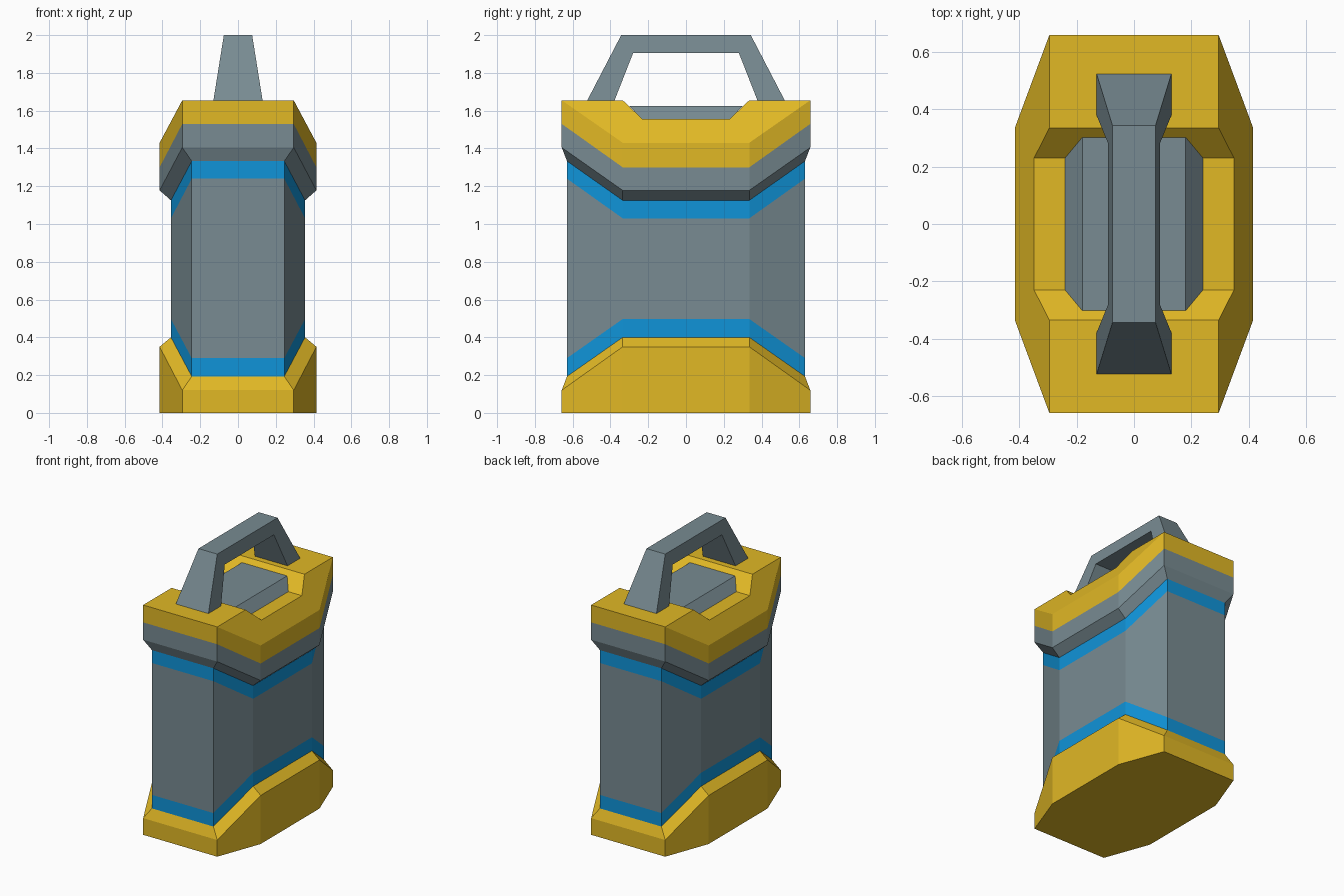
import bpy, bmesh

if "Cube" in bpy.data.objects:
    bpy.data.objects.remove(bpy.data.objects["Cube"])


def material(name, rgb):
    m = bpy.data.materials.new(name)
    m.diffuse_color = (*rgb, 1)
    m.use_nodes = True
    m.node_tree.nodes["Principled BSDF"].inputs["Base Color"].default_value = m.diffuse_color
    return m


YELLOW, GREY, BLUE = 0, 1, 2
MATS = [material("yellow", (0.753, 0.479, 0.0185)),
        material("grey", (0.188, 0.258, 0.287)),
        material("blue", (0.005, 0.296, 0.694))]


def finish(bm, name):
    bmesh.ops.recalc_face_normals(bm, faces=bm.faces[:])
    mesh = bpy.data.meshes.new(name)
    bm.to_mesh(mesh)
    bm.free()
    for m in MATS:
        mesh.materials.append(m)
    obj = bpy.data.objects.new(name, mesh)
    bpy.context.collection.objects.link(obj)
    return obj


def face(bm, verts, mat):
    bm.faces.new(verts).material_index = mat


# Eight-sided outlines: (half width at ends, end y, half width at sides, side y)
OUTER = (0.295, 0.658, 0.415, 0.335)
INNER = (0.245, 0.63, 0.355, 0.335)


def ring(bm, outline, z_end, z_side):
    a, ya, b, yb = outline
    quarter = [(a, -ya, z_end), (b, -yb, z_side)]
    right = quarter + [(x, -y, z) for x, y, z in reversed(quarter)]
    left = [(-x, y, z) for x, y, z in reversed(right)]
    return [bm.verts.new(p) for p in right + left]


# Canister shell: outline, end height, side height, colour of the layer below
LAYERS = [(OUTER, 0.12, 0.35, YELLOW), (INNER, 0.193, 0.40, YELLOW),
          (INNER, 0.29, 0.497, BLUE), (INNER, 1.24, 1.03, GREY),
          (INNER, 1.333, 1.125, BLUE), (OUTER, 1.405, 1.178, GREY),
          (OUTER, 1.53, 1.30, GREY), (OUTER, 1.655, 1.43, YELLOW)]
bm = bmesh.new()
low = ring(bm, OUTER, 0, 0)
face(bm, low[::-1], YELLOW)
for outline, z_end, z_side, mat in LAYERS:
    high = ring(bm, outline, z_end, z_side)
    for i in range(8):
        j = (i + 1) % 8
        face(bm, (low[i], low[j], high[j], high[i]), mat)
    low = high

# Lid: flat ends, sloped flanks and a notch across the middle
NOTCH = [(0.295, -0.335, 1.655), (0.348, -0.23, 1.555),
         (0.348, 0.23, 1.555), (0.295, 0.335, 1.655)]
right = [bm.verts.new(p) for p in NOTCH]
left = [bm.verts.new((-x, y, z)) for x, y, z in NOTCH]
face(bm, low[0:4] + right[::-1], YELLOW)
face(bm, low[4:8] + left, YELLOW)
face(bm, (low[0], right[0], left[0], low[7]), YELLOW)
face(bm, (low[3], low[4], left[3], right[3]), YELLOW)
for i in range(3):
    face(bm, (right[i], right[i + 1], left[i + 1], left[i]), YELLOW)
finish(bm, "canister_shell")

# Raised block in the notch, its ends running into the notch slopes
bm = bmesh.new()
ends = []
for s in (-1, 1):
    ends.append([bm.verts.new((x, s * y, z)) for x, y, z in
                 ((-0.24, 0.23, 1.555), (0.24, 0.23, 1.555),
                  (0.18, 0.302, 1.625), (-0.18, 0.302, 1.625))])
for i in range(1, 4):
    j = (i + 1) % 4
    face(bm, (ends[0][i], ends[0][j], ends[1][j], ends[1][i]), GREY)
finish(bm, "notch_block")

# Carrying handle: side profile whose width tapers with height
half = [(0.525, 1.65), (0.343, 2.0)]
inner = [(0.28, 1.905), (0.38, 1.65)]
profile = ([(-y, z) for y, z in half] + half[::-1] + inner[::-1]
           + [(-y, z) for y, z in inner])
bm = bmesh.new()
sides = []
for s in (-1, 1):
    sides.append([bm.verts.new((s * (0.13 - 0.055 * (z - 1.655) / 0.345), y, z))
                  for y, z in profile])
    face(bm, sides[-1], GREY)
for i in range(8):
    j = (i + 1) % 8
    face(bm, (sides[0][i], sides[0][j], sides[1][j], sides[1][i]), GREY)
finish(bm, "handle")
